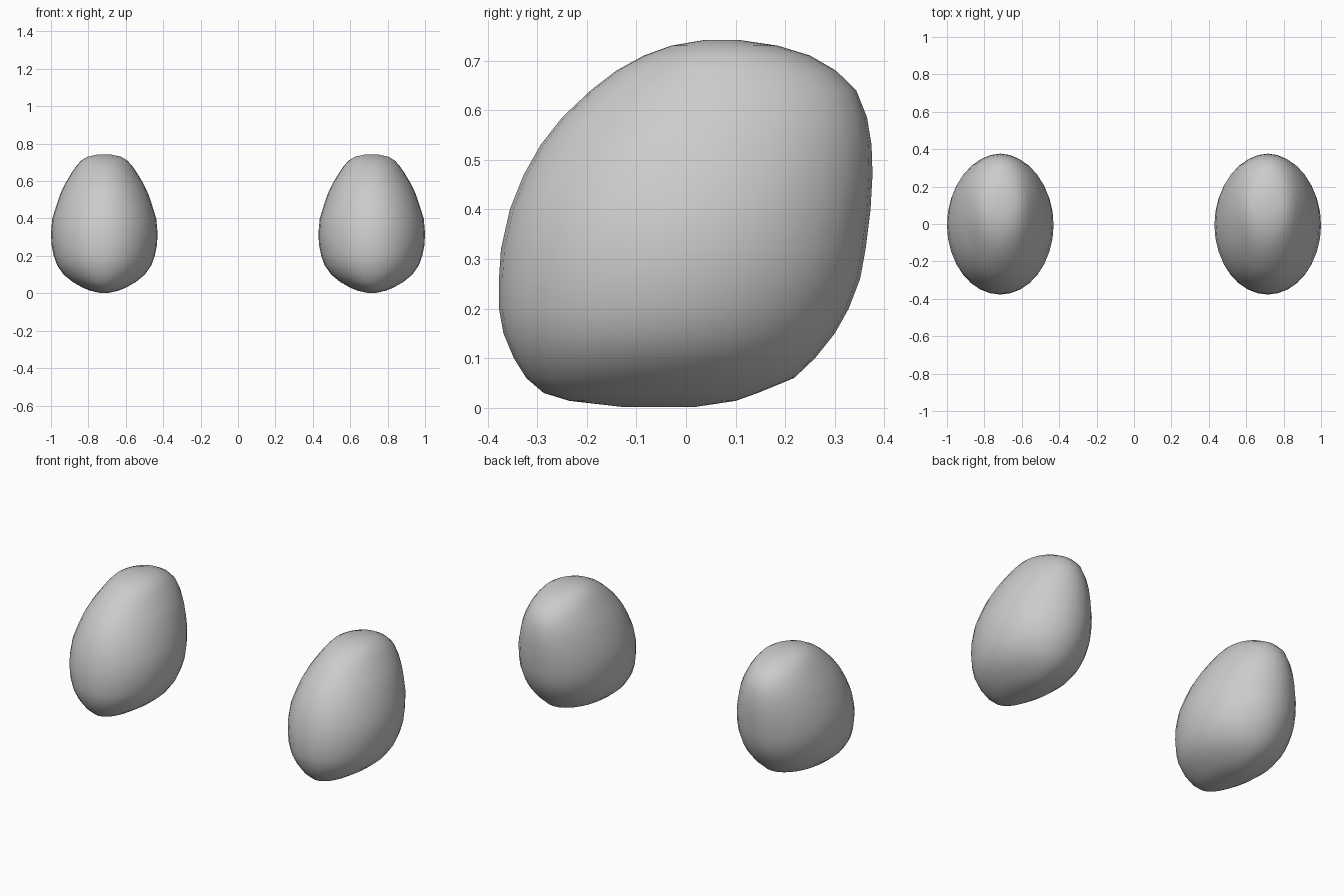
import bpy, bmesh
from math import sin, cos, pi

# Horizontal sections of the pod: z, front y, back y, half width in x
SECTIONS = [
    (0.002, -0.13, 0.02, 0.022), (0.014, -0.235, 0.10, 0.075),
    (0.03, -0.287, 0.145, 0.115), (0.06, -0.322, 0.218, 0.168),
    (0.10, -0.347, 0.26, 0.217), (0.15, -0.368, 0.30, 0.252),
    (0.20, -0.377, 0.328, 0.27), (0.26, -0.377, 0.351, 0.282),
    (0.32, -0.373, 0.362, 0.285), (0.40, -0.355, 0.372, 0.278),
    (0.47, -0.327, 0.376, 0.256), (0.53, -0.293, 0.374, 0.236),
    (0.585, -0.25, 0.365, 0.21), (0.64, -0.192, 0.343, 0.177),
    (0.68, -0.14, 0.302, 0.15), (0.71, -0.085, 0.25, 0.123),
    (0.73, -0.03, 0.185, 0.09), (0.741, 0.035, 0.11, 0.04),
]
SEGS = 32


def pod(name, cx):
    bm = bmesh.new()
    rings = []
    for z, y0, y1, w in SECTIONS:
        cy, ry = (y0 + y1) / 2, (y1 - y0) / 2
        rings.append([bm.verts.new((w * cos(2 * pi * i / SEGS),
                                    cy + ry * sin(2 * pi * i / SEGS), z))
                      for i in range(SEGS)])
    for a, b in zip(rings, rings[1:]):
        for i in range(SEGS):
            j = (i + 1) % SEGS
            bm.faces.new((a[i], a[j], b[j], b[i]))
    bm.faces.new(rings[0][::-1])
    bm.faces.new(rings[-1])
    for f in bm.faces:
        f.smooth = True
    mesh = bpy.data.meshes.new(name)
    bm.to_mesh(mesh)
    bm.free()
    obj = bpy.data.objects.new(name, mesh)
    obj.location.x = cx
    bpy.context.collection.objects.link(obj)


# Matching pair of rounded pods
pod("left_pod", -0.715)
pod("right_pod", 0.715)
